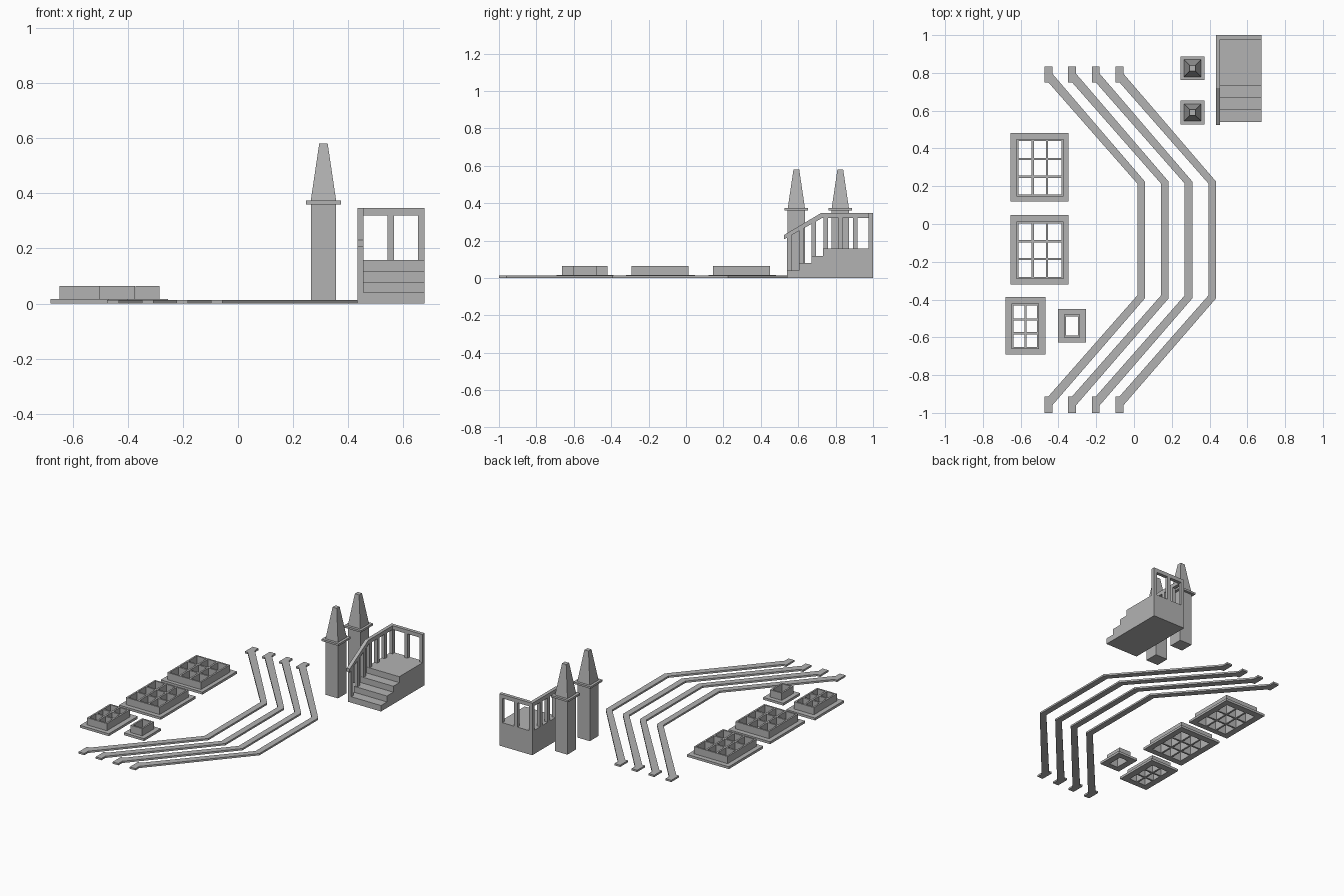
import bpy, bmesh
from mathutils import Vector

old = bpy.data.objects.get("Cube")
if old:
    bpy.data.objects.remove(old, do_unlink=True)

grey = bpy.data.materials.new("plain grey")
grey.use_nodes = True
COLOUR = (0.45, 0.45, 0.45, 1)
grey.diffuse_color = COLOUR
grey.node_tree.nodes["Principled BSDF"].inputs["Base Color"].default_value = COLOUR


def finish(bm, name):
    bmesh.ops.recalc_face_normals(bm, faces=bm.faces)
    mesh = bpy.data.meshes.new(name)
    bm.to_mesh(mesh)
    bm.free()
    mesh.materials.append(grey)
    obj = bpy.data.objects.new(name, mesh)
    bpy.context.collection.objects.link(obj)
    return obj


def add_prism(bm, points, start, end, axis="z"):
    """Extrude a closed outline: (x, y) along z, or (y, z) along x."""
    place = (lambda p, t: (p[0], p[1], t)) if axis == "z" else (lambda p, t: (t, p[0], p[1]))
    face = bm.faces.new([bm.verts.new(place(p, start)) for p in points])
    new = bmesh.ops.extrude_face_region(bm, geom=[face])["geom"]
    shift = Vector((0, 0, end - start)) if axis == "z" else Vector((end - start, 0, 0))
    bmesh.ops.translate(bm, vec=shift, verts=[v for v in new if isinstance(v, bmesh.types.BMVert)])


def add_box(bm, x0, x1, y0, y1, z0, z1):
    add_prism(bm, [(x0, y0), (x1, y0), (x1, y1), (x0, y1)], z0, z1)


def add_ring(bm, outer, inner, z0, z1):
    """Rectangular frame with an open middle."""
    loops = []
    for x0, x1, y0, y1 in (outer, inner):
        for z in (z0, z1):
            loops.append([bm.verts.new((x, y, z)) for x, y in ((x0, y0), (x1, y0), (x1, y1), (x0, y1))])
    ob, ot, ib, it = loops
    for i in range(4):
        j = (i + 1) % 4
        for a, b in ((ob, ot), (ot, it), (it, ib), (ib, ob)):
            bm.faces.new((a[i], a[j], b[j], b[i]))


# Window frames lying flat: flange, thin upright wall and glazing bars
WALL, BAR, FLANGE_TOP, WALL_TOP = 0.011, 0.006, 0.016, 0.064


def window(name, flange, wall, columns, rows):
    bm = bmesh.new()
    x0, x1, y0, y1 = wall
    opening = (x0 + WALL, x1 - WALL, y0 + WALL, y1 - WALL)
    add_ring(bm, flange, opening, 0, FLANGE_TOP)
    add_ring(bm, wall, opening, FLANGE_TOP, WALL_TOP)
    x0, x1, y0, y1 = opening
    for i in range(1, columns):
        x = x0 + (x1 - x0) * i / columns
        add_box(bm, x - BAR, x + BAR, y0, y1, 0, WALL_TOP)
    for i in range(1, rows):
        y = y0 + (y1 - y0) * i / rows
        add_box(bm, x0, x1, y - BAR, y + BAR, 0, WALL_TOP)
    finish(bm, name)


window("large_window_back", (-0.653, -0.346, 0.12, 0.482), (-0.622, -0.374, 0.145, 0.45), 3, 3)
window("large_window_middle", (-0.653, -0.346, -0.32, 0.047), (-0.622, -0.374, -0.291, 0.014), 3, 3)
window("narrow_window", (-0.68, -0.468, -0.692, -0.387), (-0.648, -0.502, -0.663, -0.421), 2, 3)
window("small_window", (-0.402, -0.254, -0.627, -0.45), (-0.371, -0.285, -0.601, -0.478), 1, 1)

# Four bent trim strips with square end caps
strip = [(-0.098, 0.833), (-0.056, 0.833), (-0.056, 0.796), (0.434, 0.225),
         (0.434, -0.394), (-0.056, -0.96), (-0.056, -1), (-0.098, -1),
         (-0.098, -0.913), (-0.077, -0.913), (0.394, -0.378), (0.394, 0.214),
         (-0.077, 0.75), (-0.098, 0.75)]
for i in range(4):
    bm = bmesh.new()
    add_prism(bm, [(x - 0.1255 * i, y) for x, y in strip], 0, 0.012)
    finish(bm, f"trim_strip_{i + 1}")

# Two square pillars with a collar and a tapered spire
for name, y in (("front", 0.59), ("back", 0.825)):
    bm = bmesh.new()
    x = 0.31
    for half, z0, z1 in ((0.046, 0, 0.36), (0.063, 0.36, 0.373)):
        add_box(bm, x - half, x + half, y - half, y + half, z0, z1)
    finish(bm, f"{name}_pillar")
    bm = bmesh.new()
    add_box(bm, x - 0.046, x + 0.046, y - 0.046, y + 0.046, 0.373, 0.58)
    for v in bm.verts:
        if v.co.z > 0.5:
            v.co.x = x + (v.co.x - x) / 3
            v.co.y = y + (v.co.y - y) / 3
    finish(bm, f"{name}_spire")

# Stair block: four risers up to a landing
LEFT, RIGHT, POST = 0.433, 0.676, 0.023
profile = [(1, 0)]
height = 0
for y in (0.54, 0.603, 0.67, 0.733):
    profile += [(y, height), (y, height + 0.0395)]
    height += 0.0395
profile.append((1, height))
bm = bmesh.new()
add_prism(bm, profile, LEFT, RIGHT, "x")
finish(bm, "stairs")

# Handrail: sloping then level along the side, then across the back
bm = bmesh.new()
add_prism(bm, [(0.525, 0.207), (0.525, 0.23), (0.72, 0.346), (1, 0.346), (1, 0.32), (0.727, 0.32)],
          LEFT, LEFT + POST, "x")
add_box(bm, LEFT + POST, RIGHT, 1 - POST, 1, 0.32, 0.346)
finish(bm, "handrail")

# Balusters on the steps, the landing side and the back
bm = bmesh.new()
for y, z in ((0.54, 0.039), (0.608, 0.079), (0.672, 0.118), (0.735, height), (0.815, height),
             (0.893, height), (1 - POST, height)):
    tops = [min(0.325, 0.212 + 0.56 * (t - 0.525)) for t in (y, y + POST)]
    add_prism(bm, [(y, z), (y + POST, z), (y + POST, tops[1]), (y, tops[0])], LEFT, LEFT + POST, "x")
for x in (0.543, RIGHT - POST):
    add_box(bm, x, x + POST, 1 - POST, 1, height, 0.325)
finish(bm, "balusters")
